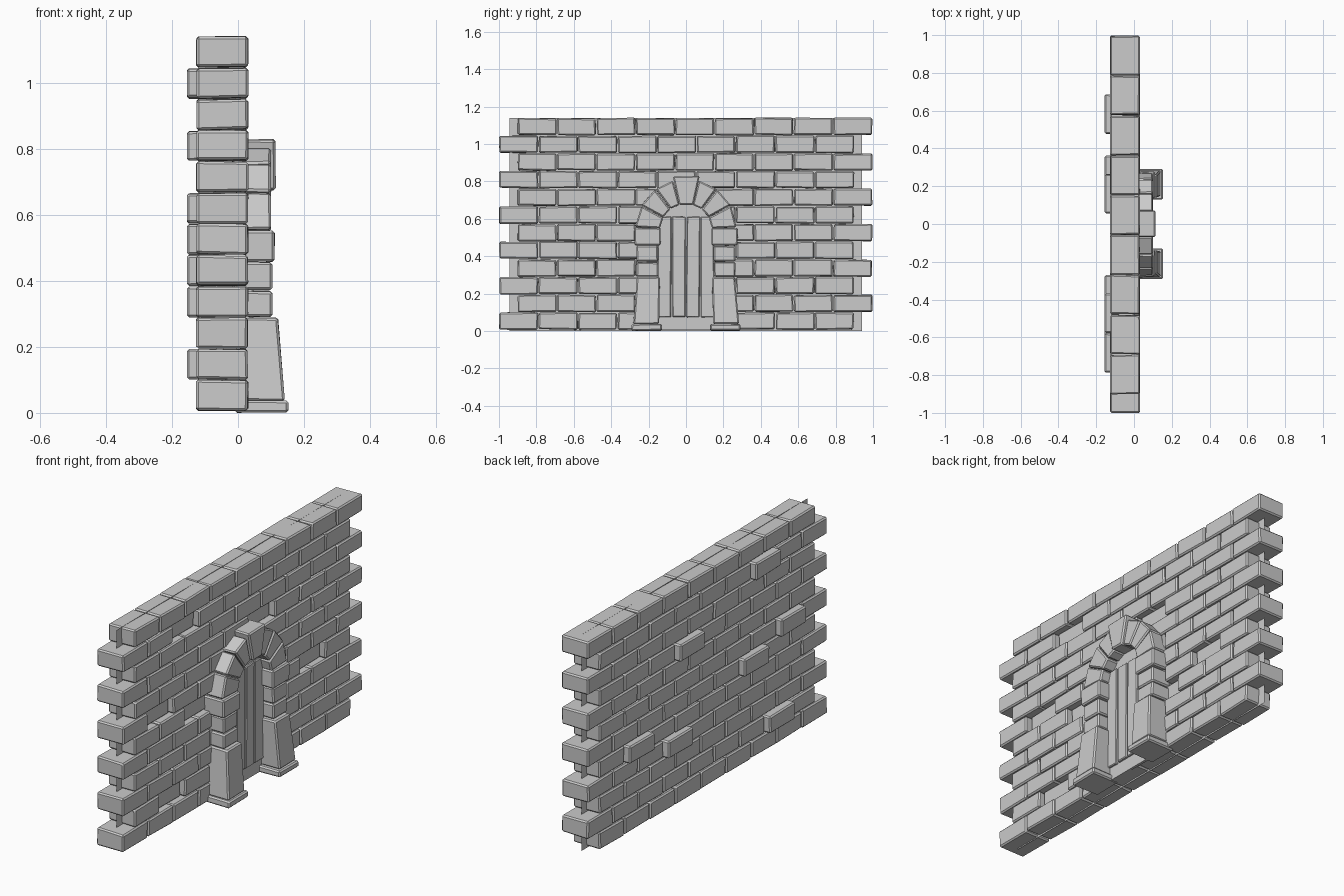
import bpy, bmesh, math, random

if "Cube" in bpy.data.objects:
    bpy.data.objects.remove(bpy.data.objects["Cube"])
random.seed(4)

ROWS, COLS = 12, 9
PITCH_Z, PITCH_Y = 0.0945, 0.211


def jit(a):
    return random.uniform(-a, a)


def add_block(bm, low, high, x0, x1l, x1h=None, jitter=0.003, bevel=0.007):
    """Chamfered block: a 4-point (y, z) outline 'low' at x0 and 'high' at the face.
    x1l / x1h are the face depth at the bottom and top of the outline."""
    x1h = x1l if x1h is None else x1h
    t = bmesh.new()
    zmid = sum(p[1] for p in high) / 4
    back = [t.verts.new((x0, y + jit(jitter), z + jit(jitter))) for y, z in low]
    face = [t.verts.new(((x1l if z < zmid else x1h) + jit(jitter * 0.5),
                         y + jit(jitter), z + jit(jitter))) for y, z in high]
    t.faces.new(back[::-1])
    t.faces.new(face)
    for i in range(4):
        j = (i + 1) % 4
        t.faces.new((back[i], back[j], face[j], face[i]))
    bmesh.ops.recalc_face_normals(t, faces=t.faces[:])
    if bevel:
        bmesh.ops.bevel(t, geom=t.edges[:], offset=bevel, segments=1,
                        profile=0.5, affect='EDGES')
    me = bpy.data.meshes.new("tmp")
    t.to_mesh(me)
    t.free()
    bm.from_mesh(me)
    bpy.data.meshes.remove(me)


def rect(y0, y1, z0, z1):
    return [(y0, z0), (y1, z0), (y1, z1), (y0, z1)]


def finish(bm, name):
    me = bpy.data.meshes.new(name)
    bm.to_mesh(me)
    bm.free()
    ob = bpy.data.objects.new(name, me)
    bpy.context.collection.objects.link(ob)
    return ob


# staggered brick courses; a few bricks are pushed out of the back
pushed = {(10, 2), (8, 5), (6, 1), (5, 2), (4, 7), (3, 5), (1, 1)}
bm = bmesh.new()
for r in range(ROWS):
    start = -0.998 if r % 2 == 0 else -0.9
    z = 0.008 + r * PITCH_Z
    for c in range(COLS):
        y = start + c * PITCH_Y
        s = -0.029 if (r, c) in pushed else jit(0.001)
        o = rect(y, y + 0.207, z, z + 0.0905)
        add_block(bm, o, o, -0.126 + s, 0.03 + s)
finish(bm, "wall_bricks")

# thin mortar sheet in the middle of the wall
bm = bmesh.new()
bm.faces.new([bm.verts.new((-0.048, y, z)) for y, z in rect(-0.945, 0.94, 0, 1.14)])
finish(bm, "mortar_sheet")

# door jambs: plinth, battered pillar, two courses and an impost on each side
IN = -0.01
bm = bmesh.new()
for s in (-1, 1):
    def side(a, b, z0, z1, a2=None, b2=None):
        a2, b2 = a2 or a, b2 or b
        pts = [(s * a, z0), (s * b, z0), (s * b2, z1), (s * a2, z1)]
        return pts if s > 0 else [pts[1], pts[0], pts[3], pts[2]]
    for o, lo, hi in (
            (side(0.13, 0.292, 0.002, 0.037), 0.153, 0.153),
            (side(0.145, 0.282, 0.037, 0.288, 0.138, 0.262), 0.142, 0.121),
            (side(0.148, 0.264, 0.291, 0.368), 0.104, 0.104),
            (side(0.148, 0.264, 0.371, 0.455), 0.103, 0.103),
            (side(0.135, 0.276, 0.458, 0.552), 0.111, 0.111)):
        add_block(bm, o, o, IN, lo, hi, 0.002)
finish(bm, "door_jambs")

# arch stones
CZ, RI, RO = 0.54, 0.14, 0.272
angles = [3, 29, 53, 76]
bm = bmesh.new()
for s in (-1, 1):
    for a, b in zip(angles, angles[1:]):
        a, b = math.radians(a + 0.4), math.radians(b - 0.4)
        o = [(s * r * math.cos(t), CZ + r * math.sin(t))
             for r, t in ((RI, a), (RO, a), (RO, b), (RI, b))]
        add_block(bm, o, o, IN, 0.1, None, 0.002)
finish(bm, "arch_stones")

# keystone
bm = bmesh.new()
o = [(-0.038, 0.675), (0.038, 0.675), (0.073, 0.828), (-0.07, 0.828)]
add_block(bm, o, o, IN, 0.114, None, 0.002)
finish(bm, "keystone")

# flat panel behind the planks, filling the opening up to the arch
bm = bmesh.new()
outline = [(-0.15, 0.005), (0.15, 0.005)]
outline += [(0.155 * math.cos(math.pi * i / 8), CZ + 0.155 * math.sin(math.pi * i / 8))
            for i in range(9)]
f = bm.faces.new([bm.verts.new((0.02, y, z)) for y, z in outline])
ext = bmesh.ops.extrude_face_region(bm, geom=[f])
for v in ext["geom"]:
    if isinstance(v, bmesh.types.BMVert):
        v.co.x = 0.034
bmesh.ops.recalc_face_normals(bm, faces=bm.faces[:])
finish(bm, "door_panel")

# door planks
bm = bmesh.new()
for y0, y1 in ((-0.15, -0.08), (-0.073, -0.003), (0.003, 0.073), (0.08, 0.15)):
    o = rect(y0, y1, 0.075, 0.61)
    add_block(bm, o, o, 0.02, 0.046, None, 0.003, 0.004)
finish(bm, "door_planks")
